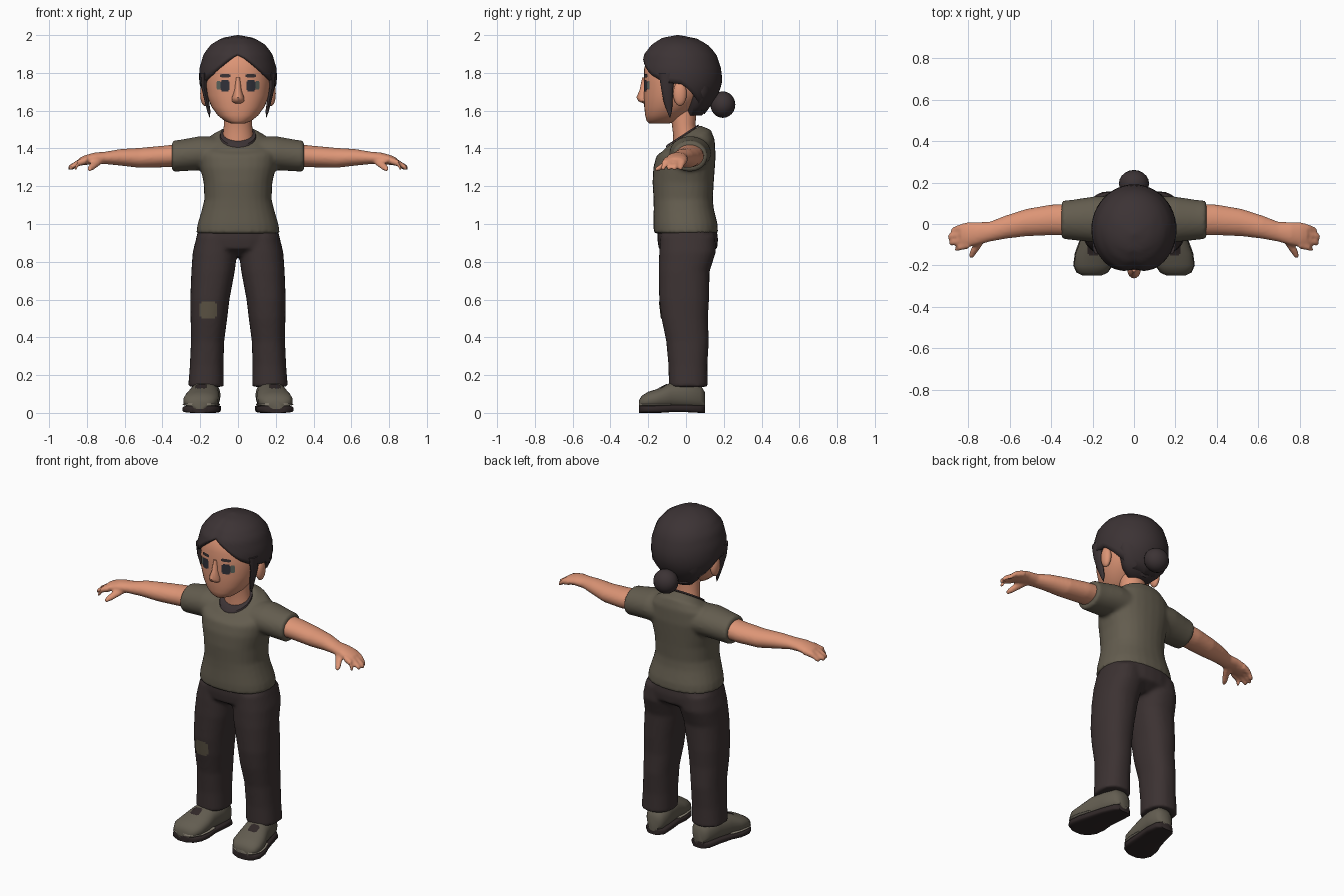
import bpy, bmesh, math
from mathutils import Matrix

cube = bpy.data.objects.get("Cube")
if cube:
    bpy.data.objects.remove(cube, do_unlink=True)


def material(name, *rgb):
    m = bpy.data.materials.new(name)
    m.use_nodes = True
    m.diffuse_color = (*rgb, 1)
    m.node_tree.nodes["Principled BSDF"].inputs["Base Color"].default_value = (*rgb, 1)
    return m


SKIN = material("skin", .72, .3, .18)
SHIRT = material("olive shirt", .125, .108, .077)
TROUSERS = material("dark trousers", .045, .032, .032)
HAIR = material("dark hair", .045, .033, .035)
SHOE = material("olive shoe", .125, .11, .082)
SOLE = material("dark sole", .03, .021, .021)
WELT = material("pale welt", .26, .23, .18)
PATCH = material("knee patch", .11, .09, .06)
EYE = material("dark eye", .03, .03, .04)
IRIS = material("grey green iris", .11, .13, .11)


def bend(t, p):
    return math.copysign(abs(t) ** (2 / p), t)


def loft(bm, sections, axis="z", side=1, power=2, n=28):
    """Skin oval sections (position, centre 1, centre 2, radius 1, radius 2, tilt) along an axis."""
    rings = []
    for pos, c1, c2, r1, r2, *tilt in sections:
        ring = []
        for i in range(n):
            a = math.tau * i / n
            u, v = r1 * bend(math.cos(a), power), r2 * bend(math.sin(a), power)
            lean = pos + (tilt[0] * v if tilt else 0)
            x, y, z = {"z": (c1 + u, c2 + v, lean), "x": (lean, c1 + u, c2 + v),
                       "y": (c1 + u, lean, c2 + v)}[axis]
            ring.append(bm.verts.new((x * side, y, z)))
        rings.append(ring)
    for a, b in zip(rings, rings[1:]):
        for i in range(n):
            j = (i + 1) % n
            bm.faces.new((a[i], a[j], b[j], b[i]))
    bm.faces.new(rings[0])
    bm.faces.new(rings[-1])


def span(z, front, back, rx, tilt=0):
    """A centred horizontal section given by its front and back."""
    return z, 0, (front + back) / 2, rx, (back - front) / 2, tilt


def ball(bm, centre, radii):
    m = Matrix.Translation(centre) @ Matrix.Diagonal((*radii, 1))
    bmesh.ops.create_uvsphere(bm, u_segments=20, v_segments=12, radius=1, matrix=m)


def finish(name, bm, mat, voxel=0, angle=50):
    bmesh.ops.recalc_face_normals(bm, faces=bm.faces)
    me = bpy.data.meshes.new(name)
    bm.to_mesh(me)
    bm.free()
    me.materials.append(mat)
    ob = bpy.data.objects.new(name, me)
    bpy.context.collection.objects.link(ob)
    bpy.ops.object.select_all(action="DESELECT")
    ob.select_set(True)
    bpy.context.view_layer.objects.active = ob
    bpy.ops.object.shade_smooth_by_angle(angle=math.radians(angle))
    if voxel:
        r = ob.modifiers.new("blend", "REMESH")
        r.mode, r.voxel_size, r.use_smooth_shade = "VOXEL", voxel, True
        s = ob.modifiers.new("soften", "SMOOTH")
        s.factor, s.iterations = .5, 4
    return ob


def plate(name, target, mat, centre, size, sides=(1, -1), down=False):
    """Thin painted detail pressed onto a surface."""
    bm = bmesh.new()
    turn = Matrix() if down else Matrix.Rotation(math.pi / 2, 4, "X")
    for s in sides:
        where = Matrix.Translation((centre[0] * s, *centre[1:]))
        bmesh.ops.create_grid(bm, x_segments=8, y_segments=8, size=1,
                              matrix=where @ turn @ Matrix.Diagonal((size[0], size[1], 1, 1)))
    for corner in [v for v in bm.verts if len(v.link_edges) == 2]:
        bm.verts.remove(corner)
    ob = finish(name, bm, mat)
    w = ob.modifiers.new("press", "SHRINKWRAP")
    w.target, w.wrap_method, w.wrap_mode, w.offset = target, "PROJECT", "ABOVE_SURFACE", .004
    w.use_project_y, w.use_project_z = not down, down
    w.use_positive_direction, w.use_negative_direction = not down, down


BOTH = (1, -1)

# Shirt with sleeves
bm = bmesh.new()
loft(bm, [span(.95, -.17, .17, .222), span(1, -.173, .167, .214), span(1.08, -.171, .147, .19),
          span(1.13, -.172, .142, .178), span(1.22, -.177, .147, .182), span(1.3, -.173, .153, .2),
          span(1.36, -.157, .157, .21), span(1.41, -.143, .152, .2, .25),
          span(1.44, -.127, .132, .16, .45), span(1.462, -.11, .075, .105, .65)], power=2.3)
for s in BOTH:
    loft(bm, [(.1, .025, 1.37, .11, .09), (.2, .022, 1.375, .11, .09),
              (.3, .02, 1.363, .097, .084), (.35, .02, 1.358, .092, .082)], "x", s)
finish("shirt", bm, SHIRT, .011)

# Neckline rib
bm = bmesh.new()
loft(bm, [span(1.462, -.106, .068, .096, .65), span(1.472, -.104, .066, .094, .65)])
finish("neckline_rib", bm, HAIR)

# Arms and hands
bm = bmesh.new()
for s in BOTH:
    loft(bm, [(.3, .02, 1.365, .076, .06), (.4, .02, 1.357, .074, .057), (.52, .007, 1.35, .066, .053),
              (.62, -.015, 1.353, .056, .044), (.7, -.038, 1.35, .048, .033),
              (.76, -.047, 1.348, .056, .03), (.81, -.052, 1.338, .06, .026),
              (.84, -.055, 1.33, .054, .02)], "x", s)
    for k, tip in enumerate((.865, .895, .9, .885)):
        y = -.1 + .03 * k
        loft(bm, [(.8, y, 1.337, .02, .02), (.85, y - .012, 1.322, .018, .018),
                  (tip - .01, y - .02, 1.3, .016, .015), (tip, y - .022, 1.294, .009, .009)],
             "x", s, n=12)
    loft(bm, [(-.05, .73, 1.343, .03, .022), (-.1, .755, 1.32, .024, .02),
              (-.14, .778, 1.298, .019, .017), (-.165, .788, 1.287, .01, .009)], "y", s, n=12)
finish("arms_and_hands", bm, SKIN, .008)

# Trousers
bm = bmesh.new()
loft(bm, [span(.83, -.08, .1, .14), span(.87, -.145, .165, .222), span(.92, -.152, .17, .222),
          span(.975, -.15, .162, .21)], power=2.3)
for s in BOTH:
    loft(bm, [(.138, .17, .012, .094, .103), (.25, .166, .01, .089, .103), (.38, .161, .008, .088, .113),
              (.5, .154, -.007, .097, .123), (.6, .149, -.01, .104, .132), (.75, .132, -.01, .115, .135),
              (.85, .122, .008, .118, .15), (.94, .113, .01, .105, .145)], "z", s, 2.3)
trousers = finish("trousers", bm, TROUSERS, .011)
plate("knee_patch", trousers, PATCH, (-.157, -.4, .545), (.045, .045), (1,))

# Shoes: upper, welt and sole share one outline along the foot
OUTLINE = [(.1, .155, .035), (.075, .155, .06), (0, .165, .072), (-.08, .18, .08), (-.14, .19, .092),
           (-.2, .198, .092), (-.235, .202, .072), (-.25, .203, .04)]
TOPS = (.11, .15, .165, .16, .13, .112, .09, .065)
upper, welt, sole = bmesh.new(), bmesh.new(), bmesh.new()
for s in BOTH:
    loft(upper, [(y, x, (t + .02) / 2, w, (t - .02) / 2) for (y, x, w), t in zip(OUTLINE, TOPS)],
         "y", s, 2.3)
    loft(welt, [(y, x, .045, w + .003, .008) for y, x, w in OUTLINE[3:]], "y", s, 3)
    loft(sole, [(y, x, .024 if abs(y + .04) < .05 else .02, w + .004, .02) for y, x, w in OUTLINE],
         "y", s, 4)
shoes = finish("shoe_uppers", upper, SHOE)
finish("shoe_welts", welt, WELT)
finish("shoe_soles", sole, SOLE)
plate("shoe_laces", shoes, SOLE, (.195, -.125, .4), (.028, .025), down=True)

# Neck
bm = bmesh.new()
loft(bm, [span(1.4, -.07, .085, .09), span(1.47, -.068, .06, .08), span(1.53, -.075, .05, .074),
          span(1.64, -.1, .06, .074)])
finish("neck", bm, SKIN)

# Head
bm = bmesh.new()
loft(bm, [span(1.532, -.195, -.09, .035), span(1.545, -.208, -.05, .07), span(1.575, -.216, -.01, .107),
          span(1.62, -.221, .05, .14), span(1.68, -.224, .1, .165), span(1.75, -.222, .13, .175),
          span(1.82, -.222, .13, .172), span(1.89, -.203, .12, .15), span(1.94, -.15, .07, .1)],
     power=2.25, n=36)
head = finish("head", bm, SKIN)

# Nose and ears
bm = bmesh.new()
loft(bm, [span(1.775, -.232, -.18, .012), span(1.71, -.245, -.18, .019), span(1.67, -.263, -.18, .032),
          span(1.65, -.252, -.18, .034), span(1.638, -.225, -.18, .022)], n=16)
finish("nose", bm, SKIN)
bm = bmesh.new()
for s in BOTH:
    ball(bm, (.176 * s, -.032, 1.69), (.024, .036, .065))
finish("ears", bm, SKIN)

# Eyes and brows
plate("eyes", head, EYE, (.068, -.4, 1.732), (.024, .03))
plate("irises", head, IRIS, (.102, -.4, 1.735), (.01, .022))
plate("eyebrows", head, HAIR, (.066, -.4, 1.785), (.027, .009))

# Hair cap: rounded shell cut along a centre-parted hairline
SHELL = [(2, -.05, -.04, .005), (1.985, -.13, .05, .085), (1.95, -.187, .115, .143), (1.9, -.228, .16, .182),
         (1.82, -.246, .187, .205), (1.75, -.243, .192, .206), (1.68, -.205, .17, .187),
         (1.57, -.12, .09, .1)]
HEM = [(0, 1.9), (.35, 1.86), (.77, 1.79), (1.15, 1.75), (1.6, 1.74), (2, 1.66), (2.4, 1.6), (3.2, 1.58)]


def between(table, t):
    """Linear lookup in a table of rows sorted by their first entry."""
    for a, b in zip(table, table[1:]):
        if a[0] <= t <= b[0]:
            k = (t - a[0]) / (b[0] - a[0])
            return [p + (q - p) * k for p, q in zip(a, b)][1:]
    return table[-1][1:]


bm = bmesh.new()
COLS, ROWS = 48, 14
grid = []
for i in range(COLS):
    a = math.tau * i / COLS
    off = min(a, math.tau - a)
    hem = between(HEM, off)[0]
    part = 1 - .06 * math.exp(-(off / .16) ** 2)
    column = []
    for j in range(ROWS + 1):
        z = 2 - (2 - hem) * (j / ROWS) ** 1.6
        f, b, rx = between(SHELL[::-1], z)
        column.append(bm.verts.new((rx * math.sin(a), (f + b) / 2 - (b - f) / 2 * math.cos(a) * part, z)))
    grid.append(column)
for i in range(COLS):
    a, b = grid[i], grid[(i + 1) % COLS]
    for j in range(ROWS):
        bm.faces.new((a[j], a[j + 1], b[j + 1], b[j]))
bm.faces.new([c[0] for c in grid])
hair = finish("hair_cap", bm, HAIR)
thick = hair.modifiers.new("thickness", "SOLIDIFY")
thick.thickness, thick.offset = .03, -1

# Nape, bun and loose side locks
bm = bmesh.new()
loft(bm, [span(1.575, .0, .085, .07), span(1.62, -.01, .12, .12), span(1.7, 0, .16, .165),
          span(1.78, 0, .16, .17)])
finish("nape_hair", bm, HAIR)
bm = bmesh.new()
ball(bm, (0, .195, 1.632), (.073, .066, .07))
finish("hair_bun", bm, HAIR)
bm = bmesh.new()
for s in BOTH:
    loft(bm, [(1.8, .18, -.1, .02, .045), (1.72, .18, -.1, .014, .032), (1.65, .165, -.095, .012, .024),
              (1.6, .155, -.088, .009, .014), (1.565, .15, -.085, .002, .003)], "z", s, n=12)
finish("side_locks", bm, HAIR)
